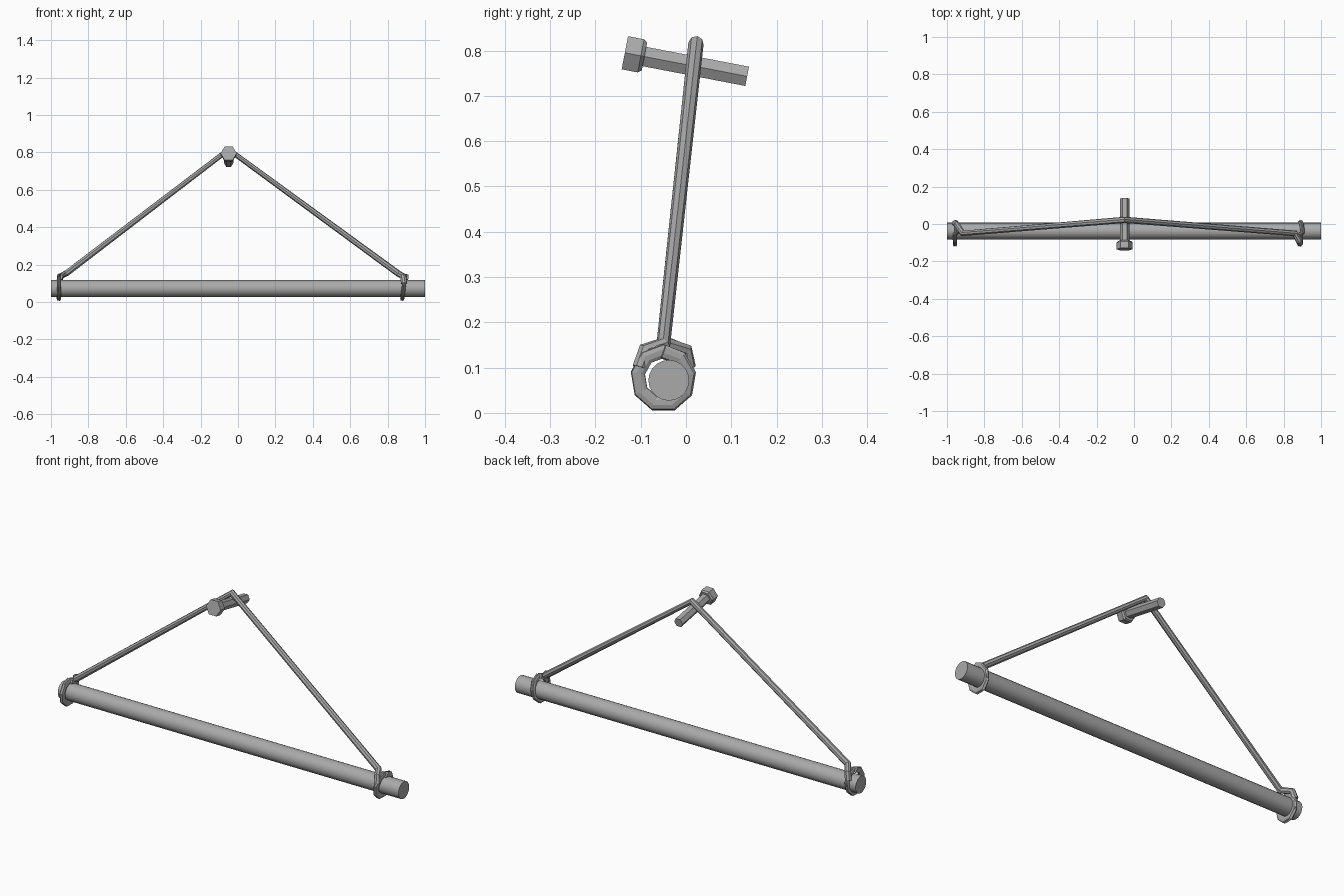
import bpy, bmesh, math
from mathutils import Vector, Matrix

cube = bpy.data.objects.get("Cube")
if cube:
    bpy.data.objects.remove(cube)

grey = bpy.data.materials.new("plain grey")
grey.use_nodes = True
colour = (0.4, 0.4, 0.4, 1)
grey.diffuse_color = colour
grey.node_tree.nodes["Principled BSDF"].inputs["Base Color"].default_value = colour


def finish(name, data):
    ob = bpy.data.objects.new(name, data)
    data.materials.append(grey)
    bpy.context.collection.objects.link(ob)
    return ob


def turned(name, rings, sides, matrix):
    """Closed solid from (height, radius) rings along local z, corners on local x."""
    bm = bmesh.new()
    loops = []
    for h, r in rings:
        angles = [math.tau * i / sides for i in range(sides)]
        loops.append([bm.verts.new((r * math.cos(a), r * math.sin(a), h)) for a in angles])
    for lo, hi in zip(loops, loops[1:]):
        for i in range(sides):
            j = (i + 1) % sides
            bm.faces.new((lo[i], lo[j], hi[j], hi[i]))
    bm.faces.new(loops[0][::-1])
    bm.faces.new(loops[-1])
    mesh = bpy.data.meshes.new(name)
    bm.to_mesh(mesh)
    bm.free()
    ob = finish(name, mesh)
    ob.matrix_world = matrix
    return ob


def cord(name, points, radius):
    """Round, faceted tube along a polyline."""
    cu = bpy.data.curves.new(name, "CURVE")
    cu.dimensions = "3D"
    cu.bevel_depth = radius
    cu.bevel_resolution = 2
    cu.use_fill_caps = True
    sp = cu.splines.new("POLY")
    sp.points.add(len(points) - 1)
    for p, co in zip(sp.points, points):
        p.co = (*co, 1)
    sp.use_smooth = False
    return finish(name, cu)


# Long horizontal rod
rod = turned("rod", [(-1, 0.045), (1, 0.045)], 20,
             Matrix.Translation((0, -0.038, 0.072)) @ Matrix.Rotation(math.pi / 2, 4, "Y"))
bpy.context.view_layer.objects.active = rod
rod.select_set(True)
bpy.ops.object.shade_smooth_by_angle(angle=math.radians(40))

# Hanging cord, hooked over the back at one end and the front at the other
cord("hanging_cord", [
    (-0.957, 0.005, 0.10), (-0.948, -0.002, 0.138), (-0.915, -0.05, 0.155),
    (-0.05, 0.022, 0.815),
    (0.86, -0.05, 0.15), (0.882, -0.09, 0.138), (0.888, -0.102, 0.10)], 0.017)

# Flattened cord wrappings round the rod ends
for name, x, lean in (("right_wrapping", -0.955, 0.05), ("left_wrapping", 0.888, -0.16)):
    turns, steps = 2, 9
    coil = []
    for i in range(turns * steps + 1):
        a = math.tau * i / steps + math.pi / 2
        coil.append((0.045 * (i / (turns * steps) - 0.5),
                     0.057 * math.cos(a), 0.06 * math.sin(a)))
    ob = cord(name, coil, 0.016)
    ob.location = (x, -0.05, 0.077)
    ob.scale.x = 0.4
    ob.rotation_euler.y = -lean if x > 0 else lean

# Hexagonal bolt through the top of the cord, tilted down towards the back
axis = Vector((0, 0.27, -0.052)).normalized()
side = Vector((1, 0, 0))
frame = Matrix((side, axis.cross(side), axis)).transposed().to_4x4()
bolt_place = Matrix.Translation((-0.05, -0.135, 0.795)) @ frame
turned("bolt_head", [(0, 0.043), (0.036, 0.043), (0.044, 0.036)], 6, bolt_place)
turned("bolt_shank", [(0.03, 0.025), (0.275, 0.025)], 6, bolt_place)
